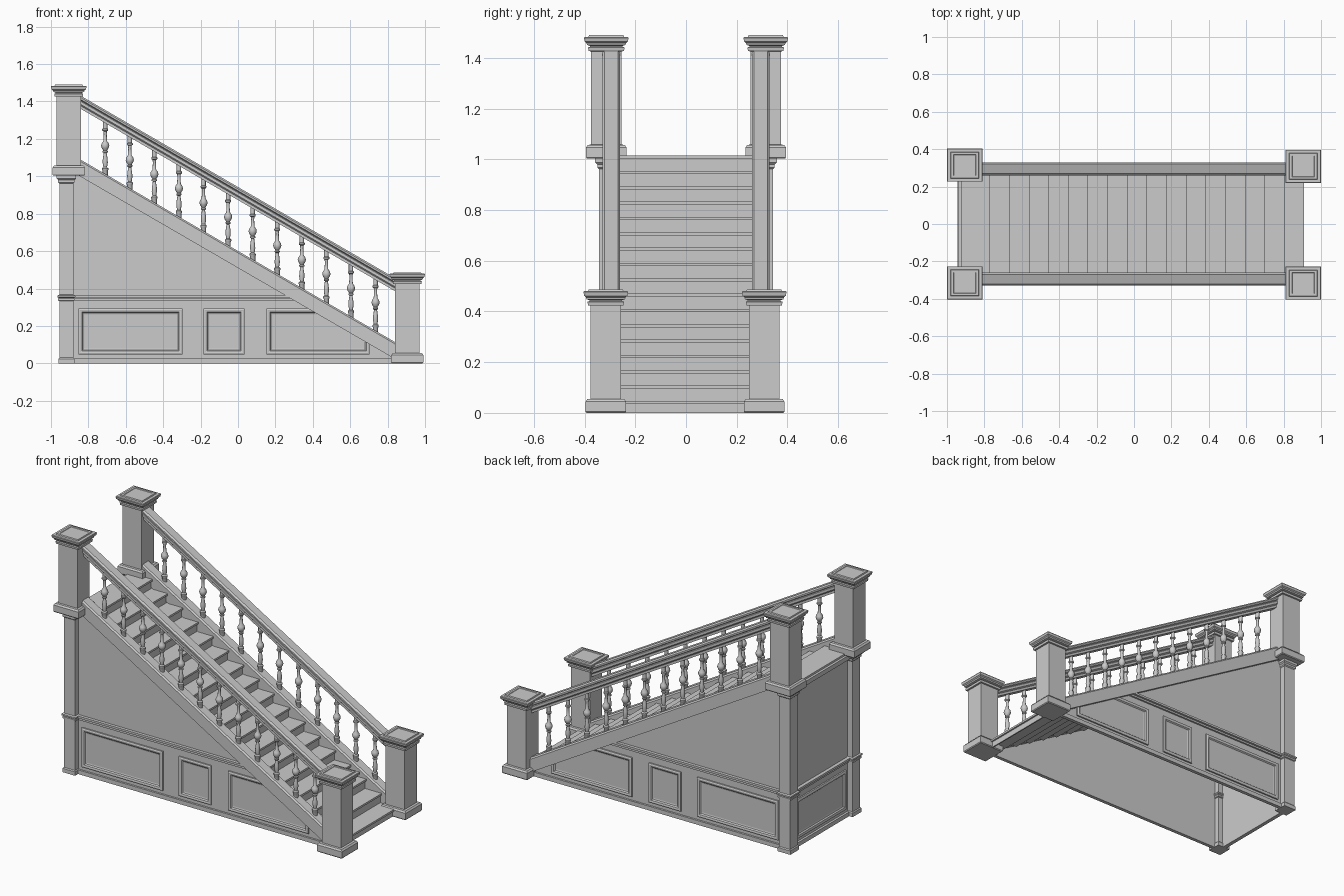
import bpy, bmesh, math
from mathutils import Vector

if "Cube" in bpy.data.objects:
    bpy.data.objects.remove(bpy.data.objects["Cube"])

SLOPE = -0.58
SIDES = ((-1, "front"), (1, "back"))
string_top = lambda x: 1.088 + SLOPE * (x + 0.84)
rail_base = lambda x: 1.36 + SLOPE * (x + 0.84)


def finish(bm, name, clip=False):
    if clip:  # trim everything above the middle of the stringer
        bmesh.ops.bisect_plane(bm, geom=bm.verts[:] + bm.edges[:] + bm.faces[:],
                               plane_co=(0, 0, string_top(0) - 0.05),
                               plane_no=Vector((-SLOPE, 0, 1)).normalized(), clear_outer=True)
    bmesh.ops.recalc_face_normals(bm, faces=bm.faces)
    me = bpy.data.meshes.new(name)
    bm.to_mesh(me)
    bm.free()
    ob = bpy.data.objects.new(name, me)
    bpy.context.collection.objects.link(ob)
    return ob


def loft(rings, caps=True):
    bm = bmesh.new()
    loops = [[bm.verts.new(p) for p in r] for r in rings]
    n = len(rings[0])
    for a, b in zip(loops, loops[1:]):
        for i in range(n):
            j = (i + 1) % n
            bm.faces.new((a[i], a[j], b[j], b[i]))
    if caps:
        bm.faces.new(loops[0])
        bm.faces.new(loops[-1])
    return bm


def box(name, x0, x1, y0, y1, z0, z1, clip=False):
    base = ((x0, y0), (x1, y0), (x1, y1), (x0, y1))
    return finish(loft([[(x, y, z) for x, y in base] for z in (z0, z1)]), name, clip)


def square_stack(name, cx, cy, z0, prof, sx=1.0):
    corners = ((-1, -1), (1, -1), (1, 1), (-1, 1))
    return finish(loft([[(cx + a * h * sx, cy + b * h, z0 + z) for a, b in corners]
                        for h, z in prof]), name)


def sloped(name, section, cy, x0, x1, zfun):
    return finish(loft([[(x, cy + y, zfun(x) + z) for y, z in section] for x in (x0, x1)]), name)


def panel(name, u0, u1, v0, v1, place, clip=False):
    steps = ((0, 0), (0, .010), (.008, .013), (.018, .011), (.024, .004), (.032, .002))
    return finish(loft([[place(u, v, w) for u, v in ((u0 + d, v0 + d), (u1 - d, v0 + d),
                        (u1 - d, v1 - d), (u0 + d, v1 - d))] for d, w in steps]), name, clip)


# profiles
NEWEL = ((.076, 0), (.080, .005), (.080, .044), (.073, .054), (.060, .055), (.060, .423),
         (.070, .424), (.072, .438), (.065, .441), (.065, .445), (.076, .448), (.078, .456),
         (.085, .462), (.088, .476), (.086, .480), (.070, .480), (.068, .487), (.056, .487),
         (.054, .484))
CORNER = ((.043, 0), (.043, .024), (.038, .030), (.038, .333), (.044, .336), (.044, .346),
          (.041, .349), (.048, .354), (.048, .363), (.038, .367), (.038, .962), (.044, .968),
          (.044, .980), (.052, .988), (.052, 1.004))
half = ((.022, 0), (.022, .016), (.030, .024), (.030, .040), (.026, .044), (.035, .050),
        (.035, .060), (.026, .070))
RAIL = half + tuple((-y, z) for y, z in reversed(half))
half = ((.035, -.091), (.035, -.010), (.027, 0))
STRINGER = half + tuple((-y, z) for y, z in reversed(half))
BALUSTER = ((.014, -.015), (.014, .018), (.017, .022), (.017, .030), (.010, .036), (.014, .060),
            (.013, .080), (.008, .112), (.014, .116), (.014, .122), (.010, .126), (.018, .138),
            (.022, .150), (.019, .163), (.010, .176), (.008, .215), (.010, .228), (.016, .232),
            (.016, .240), (.012, .244), (.012, .285))

# shared turned baluster
rings = [[(r * math.cos(k * math.pi / 6), r * math.sin(k * math.pi / 6), z) for k in range(12)]
         for r, z in BALUSTER]
first = finish(loft(rings), "baluster")
bpy.context.view_layer.objects.active = first
first.select_set(True)
bpy.ops.object.shade_smooth_by_angle(angle=math.radians(40))
turned = first.data
bpy.data.objects.remove(first)

for s, side in SIDES:
    # newel posts and the slim corner post below the upper one
    square_stack(f"{side}_lower_newel", .905, s * .3125 - .004, 0, NEWEL, 1.08)
    square_stack(f"{side}_upper_newel", -.905, s * .3145, 1.003, NEWEL, 1.08)
    square_stack(f"{side}_corner_post", -.9175, s * .306, 0, CORNER)

    # handrail, stringer, balusters
    sloped(f"{side}_handrail", RAIL, s * .295, -.86, .86, rail_base)
    sloped(f"{side}_stringer", STRINGER, s * .295, -.88, .85, string_top)
    for i in range(12):
        x = -.71 + i * .1314
        ob = bpy.data.objects.new(f"{side}_baluster_{i + 1}", turned)
        ob.location = (x, s * .295, string_top(x))
        bpy.context.collection.objects.link(ob)

    # side wall with baseboard, chair rail and framed panels
    def strip(name, inner, outer, z0, z1):
        a, b = sorted((s * inner, s * outer))
        box(f"{side}_{name}", -.90, .85, a, b, z0, z1, clip=True)
    strip("wall", .298, .308, 0, 1.06)
    strip("baseboard", .304, .320, 0, .026)
    strip("chair_rail_lower", .304, .319, .336, .347)
    strip("chair_rail_upper", .304, .327, .351, .364)
    for n, (u0, u1) in enumerate(((-.853, -.297), (-.185, .035), (.152, .704))):
        panel(f"{side}_panel_{n + 1}", u0, u1, .048, .292,
              lambda u, v, w: (u, s * (.307 + w), v), clip=True)

# end wall under the landing
box("end_wall", -.922, -.912, -.29, .29, 0, 1.0)
box("end_baseboard", -.936, -.915, -.28, .28, 0, .026)
box("end_chair_rail_lower", -.936, -.915, -.28, .28, .336, .347)
box("end_chair_rail_upper", -.944, -.915, -.28, .28, .351, .364)
box("end_top_trim", -.94, -.915, -.28, .28, .975, 1.003)
panel("end_panel", -.245, .245, .048, .292, lambda u, v, w: (-.921 - w, u, v))

# treads and risers
for i in range(17):
    x, z = .91 - .105 * i, .047 + .0605 * i
    back = -.925 if i == 16 else x - .118
    box(f"tread_{i + 1}", back, x, -.27, .27, z - .012, z)
    box(f"riser_{i + 1}", x - .018, x - .010, -.27, .27, max(0, z - .0605), z - .010)
